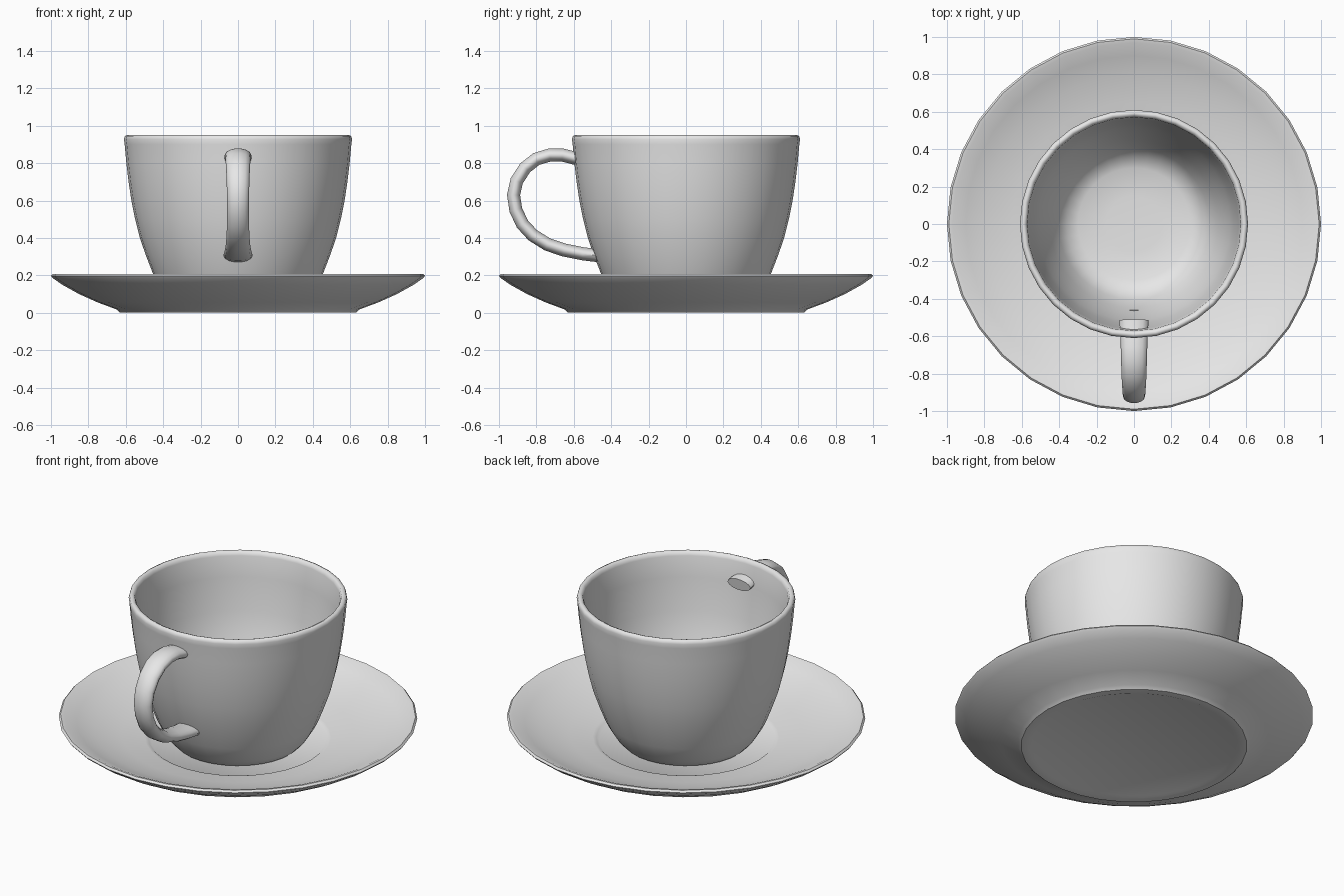
import bpy, bmesh, math
from mathutils import Vector

if "Cube" in bpy.data.objects:
    bpy.data.objects.remove(bpy.data.objects["Cube"])

SIDES = 32
china = bpy.data.materials.new("pale grey china")
china.diffuse_color = (0.8, 0.8, 0.8, 1)
china.use_nodes = True
china.node_tree.nodes["Principled BSDF"].inputs["Base Color"].default_value = china.diffuse_color


def finish(name, bm, angle):
    bmesh.ops.remove_doubles(bm, verts=bm.verts, dist=1e-5)
    bmesh.ops.recalc_face_normals(bm, faces=bm.faces)
    me = bpy.data.meshes.new(name)
    bm.to_mesh(me)
    bm.free()
    me.materials.append(china)
    ob = bpy.data.objects.new(name, me)
    bpy.context.collection.objects.link(ob)
    bpy.ops.object.select_all(action='DESELECT')
    ob.select_set(True)
    bpy.context.view_layer.objects.active = ob
    bpy.ops.object.shade_smooth_by_angle(angle=math.radians(angle))
    return ob


def bridge(bm, rings):
    for a, b in zip(rings, rings[1:]):
        n = len(a)
        for i in range(n):
            j = (i + 1) % n
            bm.faces.new((a[i], a[j], b[j], b[i]))


def lathe(name, profile, angle):
    # closed solid: first and last rings are capped flat
    bm = bmesh.new()
    rings = []
    for r, z in profile:
        rings.append([bm.verts.new((r * math.cos(t), r * math.sin(t), z))
                      for t in (2 * math.pi * i / SIDES for i in range(SIDES))])
    bridge(bm, rings)
    bm.faces.new(rings[0])
    bm.faces.new(rings[-1])
    return finish(name, bm, angle)


# Saucer: underside, rim, dished top, sunken cup seat
lathe("saucer", [
    (0.57, 0.006), (0.585, 0.0), (0.63, 0.0), (0.65, 0.018), (0.75, 0.055),
    (0.85, 0.10), (0.94, 0.15), (0.99, 0.185), (1.0, 0.197), (0.99, 0.208),
    (0.97, 0.204), (0.90, 0.172), (0.80, 0.135), (0.65, 0.097), (0.52, 0.075),
    (0.50, 0.07), (0.485, 0.058)], 40)

# Cup: outer wall, rounded lip, inner wall, floor
lathe("cup", [
    (0.33, 0.055), (0.36, 0.065), (0.395, 0.105), (0.435, 0.17), (0.455, 0.21),
    (0.49, 0.30), (0.525, 0.40), (0.55, 0.50), (0.57, 0.60), (0.585, 0.70),
    (0.597, 0.80), (0.606, 0.90), (0.61, 0.928), (0.605, 0.945), (0.592, 0.951),
    (0.578, 0.945), (0.571, 0.925), (0.56, 0.80), (0.535, 0.60), (0.515, 0.50),
    (0.485, 0.40), (0.45, 0.30), (0.405, 0.20), (0.36, 0.14), (0.30, 0.115),
    (0.15, 0.105)], 60)

# Handle: oval section swept along a loop of (y, z, half width) points
path = [(-0.515, 0.815, 0.078), (-0.60, 0.828, 0.073), (-0.66, 0.843, 0.071),
        (-0.73, 0.843, 0.069), (-0.80, 0.822, 0.067), (-0.86, 0.775, 0.064),
        (-0.905, 0.705, 0.061), (-0.922, 0.63, 0.059), (-0.91, 0.55, 0.058),
        (-0.875, 0.475, 0.059), (-0.82, 0.415, 0.061), (-0.74, 0.365, 0.065),
        (-0.65, 0.335, 0.070), (-0.55, 0.315, 0.075), (-0.465, 0.305, 0.078)]
bm = bmesh.new()
rings = []
for k, (y, z, w) in enumerate(path):
    p, q = path[max(k - 1, 0)], path[min(k + 1, len(path) - 1)]
    tangent = Vector((0, q[0] - p[0], q[1] - p[1])).normalized()
    normal = Vector((0, -tangent.z, tangent.y))
    rings.append([bm.verts.new(Vector((w * math.cos(t), y, z)) + normal * (0.036 * math.sin(t)))
                  for t in (2 * math.pi * i / 14 for i in range(14))])
bridge(bm, rings)
bm.faces.new(rings[0])
bm.faces.new(rings[-1])
finish("handle", bm, 50)
